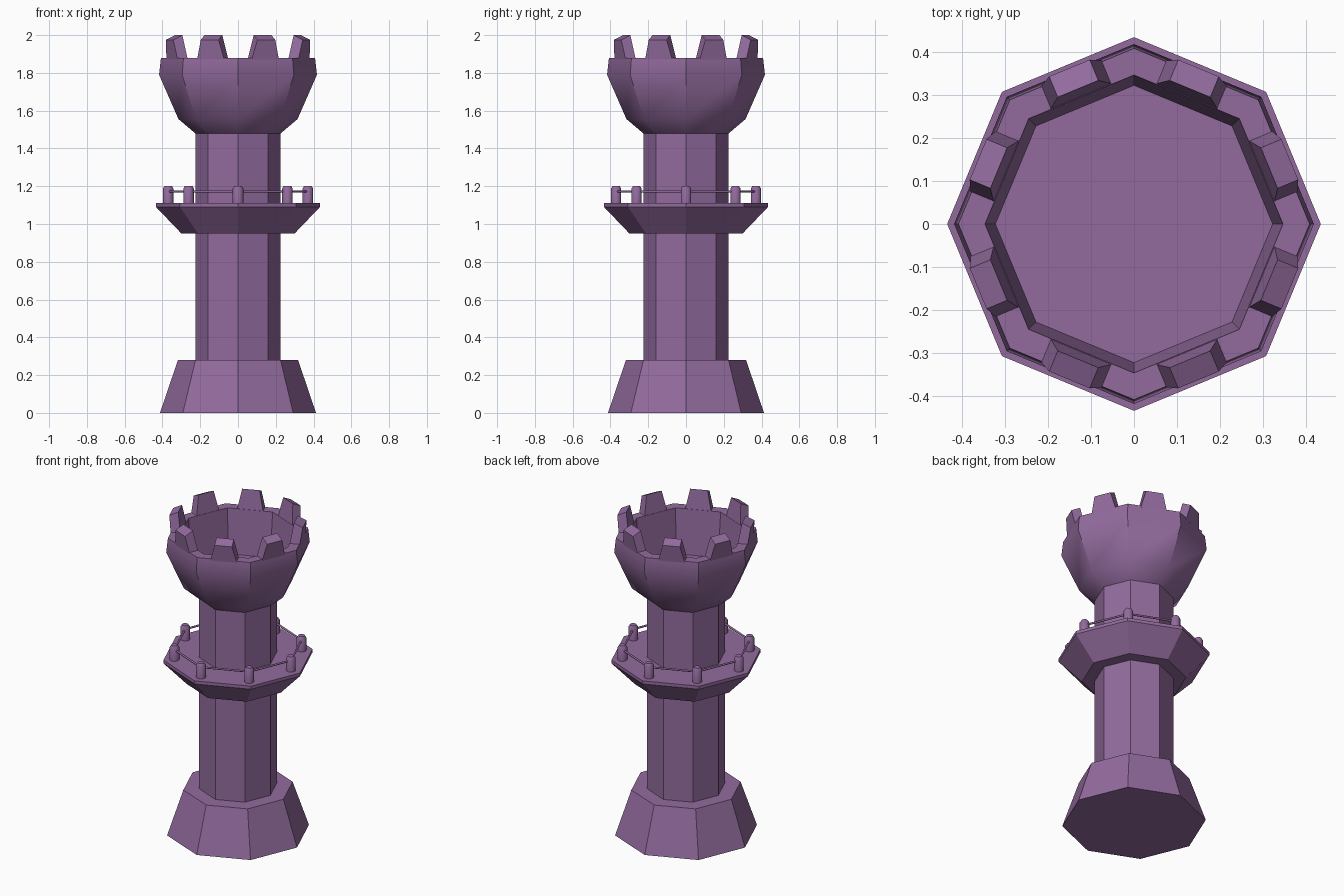
import bpy, bmesh, math
from mathutils import Matrix, Vector

if "Cube" in bpy.data.objects:
    bpy.data.objects.remove(bpy.data.objects["Cube"])

mat = bpy.data.materials.new("purple_stone")
mat.diffuse_color = (0.29, 0.147, 0.34, 1)
mat.use_nodes = True
mat.node_tree.nodes["Principled BSDF"].inputs["Base Color"].default_value = mat.diffuse_color


def make_object(name, bm, smooth_angle=None):
    bmesh.ops.recalc_face_normals(bm, faces=bm.faces)
    mesh = bpy.data.meshes.new(name)
    bm.to_mesh(mesh)
    bm.free()
    obj = bpy.data.objects.new(name, mesh)
    bpy.context.collection.objects.link(obj)
    mesh.materials.append(mat)
    if smooth_angle:
        bpy.ops.object.select_all(action='DESELECT')
        obj.select_set(True)
        bpy.context.view_layer.objects.active = obj
        bpy.ops.object.shade_smooth_by_angle(angle=math.radians(smooth_angle))
    return obj


def lathe(bm, profile, sides=8, center=(0, 0)):
    """Closed solid turned from (radius, z) points, capped at both ends."""
    rings = []
    for r, z in profile:
        rings.append([bm.verts.new((center[0] + r * math.cos(math.tau * i / sides),
                                    center[1] + r * math.sin(math.tau * i / sides), z))
                      for i in range(sides)])
    for low, high in zip(rings, rings[1:]):
        for i in range(sides):
            j = (i + 1) % sides
            bm.faces.new((low[i], low[j], high[j], high[i]))
    bm.faces.new(rings[0])
    bm.faces.new(rings[-1])


def octagon_part(name, profile, smooth_angle=None):
    bm = bmesh.new()
    lathe(bm, profile)
    return make_object(name, bm, smooth_angle)


# Stacked octagonal tower sections
octagon_part("tower_base", [(0.413, 0), (0.318, 0.28)])
octagon_part("tower_shaft", [(0.226, 0.27), (0.226, 1.5)])
octagon_part("balcony", [(0.30, 0.95), (0.434, 1.09), (0.434, 1.11)])

# Flared crown with a sunken floor
octagon_part("crown", [(0.226, 1.48), (0.315, 1.555), (0.418, 1.79), (0.408, 1.88),
                       (0.346, 1.88), (0.322, 1.60)], 35)

# Tapered battlements, one on each crown face
bm = bmesh.new()
for k in range(8):
    turn = Matrix.Rotation(math.radians(22.5 + 45 * k), 3, 'Z')
    section = [(0.320, 0.078, 1.87), (0.378, 0.078, 1.87), (0.392, 0.051, 1.975), (0.340, 0.051, 2.0)]
    left = [bm.verts.new(turn @ Vector((a, -w, z))) for a, w, z in section]
    right = [bm.verts.new(turn @ Vector((a, w, z))) for a, w, z in section]
    bm.faces.new(left)
    bm.faces.new(right)
    for i in range(4):
        j = (i + 1) % 4
        bm.faces.new((left[i], left[j], right[j], right[i]))
make_object("battlements", bm)

# Balcony posts with chamfered tops
corners = [Vector((0.37 * math.cos(math.tau * k / 8), 0.37 * math.sin(math.tau * k / 8), 1.172))
           for k in range(8)]
bm = bmesh.new()
for c in corners:
    lathe(bm, [(0.028, 1.10), (0.028, 1.188), (0.019, 1.202)], 10, (c.x, c.y))
make_object("balcony_posts", bm, 40)

# Thin rails joining the posts
bm = bmesh.new()
for k in range(8):
    a, b = corners[k], corners[(k + 1) % 8]
    aim = (b - a).to_track_quat('Z', 'Y').to_matrix().to_4x4()
    bmesh.ops.create_cone(bm, cap_ends=True, segments=8, radius1=0.006, radius2=0.006,
                          depth=(b - a).length, matrix=Matrix.Translation((a + b) / 2) @ aim)
make_object("balcony_rails", bm, 50)
